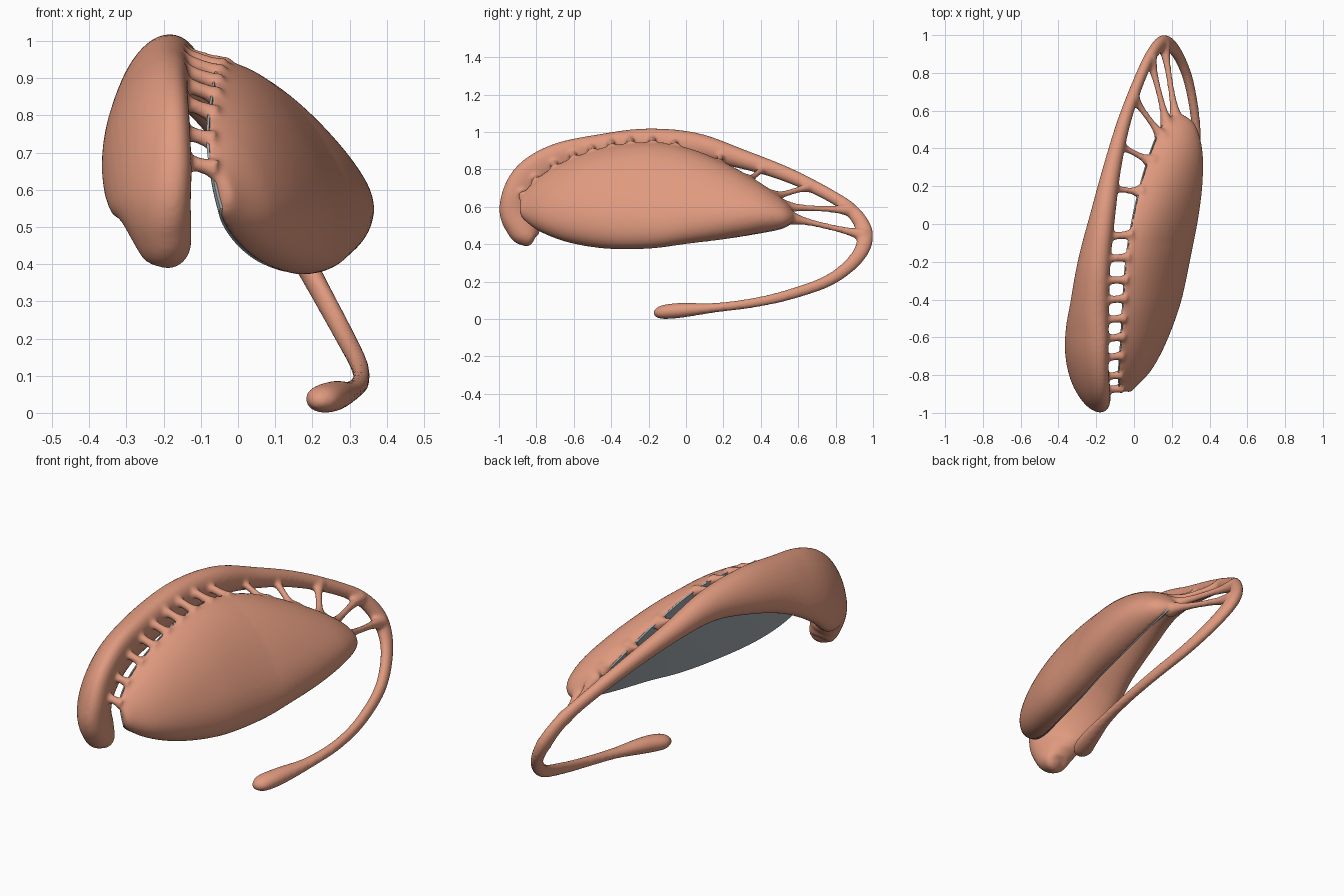
import bpy, bmesh, math
from mathutils import Vector

if "Cube" in bpy.data.objects:
    bpy.data.objects.remove(bpy.data.objects["Cube"])


def material(name, rgb):
    m = bpy.data.materials.new(name)
    m.diffuse_color = (*rgb, 1)
    m.use_nodes = True
    m.node_tree.nodes["Principled BSDF"].inputs["Base Color"].default_value = m.diffuse_color
    return m


SALMON = material("salmon", (0.74, 0.32, 0.21))
GREY = material("slate grey", (0.35, 0.39, 0.42))


def spline(rows, t):
    """Catmull-Rom through rows of numbers, t in 0..1."""
    n = len(rows) - 1
    i = min(int(t * n), n - 1)
    f = t * n - i
    p1, p2 = rows[i], rows[i + 1]
    p0 = rows[i - 1] if i else p1
    p3 = rows[i + 2] if i + 2 <= n else p2
    return [0.5 * (2 * b + (c - a) * f + (2 * a - 5 * b + 4 * c - d) * f * f
                   + (3 * b - a - 3 * c + d) * f ** 3) for a, b, c, d in zip(p0, p1, p2, p3)]


def loft(name, rings, mat):
    """Skin a row of closed rings and cap both ends."""
    bm = bmesh.new()
    vs = [[bm.verts.new(p) for p in r] for r in rings]
    n = len(rings[0])
    for a, b in zip(vs, vs[1:]):
        for j in range(n):
            bm.faces.new((a[j], a[(j + 1) % n], b[(j + 1) % n], b[j]))
    bm.faces.new(vs[0])
    bm.faces.new(vs[-1])
    bmesh.ops.recalc_face_normals(bm, faces=bm.faces)
    me = bpy.data.meshes.new(name)
    bm.to_mesh(me)
    bm.free()
    me.materials.append(mat)
    ob = bpy.data.objects.new(name, me)
    bpy.context.collection.objects.link(ob)
    return ob


def tube(name, rows, steps, sides, skew=0):
    """Tube along rows of (x, y, z, half width, half depth); skew leans thick sections."""
    samples = [spline(rows, i / steps) for i in range(steps + 1)]
    rings = []
    for i, s in enumerate(samples):
        a, b = samples[max(i - 1, 0)], samples[min(i + 1, steps)]
        t = (Vector(b[:3]) - Vector(a[:3])).normalized()
        ref = Vector((1, 0, 0)) if abs(t.x) < 0.8 else Vector((0, 1, 0))
        u = (ref - t * ref.dot(t)).normalized()
        v = t.cross(u)
        lean = skew * min(max((s[4] - 0.05) / 0.1, 0), 1)
        ring = []
        for k in range(sides):
            c, d = math.cos(k * math.tau / sides), math.sin(k * math.tau / sides)
            ring.append(Vector(s[:3]) + u * (s[3] * c - lean * s[4] * d) + v * s[4] * d)
        rings.append(ring)
    return loft(name, rings, SALMON)


# curved body: thick head at the front, arching back into a thin curled tail
parts = [tube("curved_body", [
    (-0.19, -0.82, 0.41, 0.015, 0.015), (-0.19, -0.835, 0.425, 0.06, 0.055),
    (-0.205, -0.86, 0.48, 0.08, 0.10), (-0.23, -0.86, 0.58, 0.09, 0.145),
    (-0.245, -0.785, 0.69, 0.09, 0.175), (-0.25, -0.645, 0.785, 0.092, 0.165),
    (-0.235, -0.44, 0.86, 0.092, 0.132), (-0.21, -0.2, 0.912, 0.082, 0.108),
    (-0.165, 0.05, 0.918, 0.066, 0.078), (-0.115, 0.3, 0.855, 0.048, 0.052),
    (-0.05, 0.55, 0.768, 0.036, 0.04), (0.035, 0.78, 0.655, 0.03, 0.034),
    (0.095, 0.9, 0.565, 0.03, 0.038), (0.155, 0.957, 0.45, 0.032, 0.044),
    (0.22, 0.915, 0.33, 0.028, 0.038), (0.285, 0.77, 0.21, 0.026, 0.032),
    (0.325, 0.55, 0.13, 0.024, 0.029), (0.33, 0.35, 0.085, 0.024, 0.026),
    (0.305, 0.15, 0.06, 0.03, 0.026), (0.26, -0.03, 0.046, 0.045, 0.04),
    (0.225, -0.13, 0.036, 0.047, 0.036), (0.205, -0.168, 0.028, 0.015, 0.014)], 150, 28, 0.42)]

# lens body: rows of y, upper rim x z, lower rim x z, outward bulge
LENS = [(-0.89, -0.045, 0.62, -0.03, 0.575, 0.02), (-0.865, -0.075, 0.68, -0.045, 0.53, 0.07),
        (-0.77, -0.08, 0.775, -0.01, 0.465, 0.14), (-0.62, -0.07, 0.86, 0.05, 0.41, 0.18),
        (-0.42, -0.06, 0.925, 0.125, 0.378, 0.20), (-0.2, -0.045, 0.95, 0.18, 0.378, 0.205),
        (0.0, -0.015, 0.92, 0.22, 0.402, 0.205), (0.2, 0.03, 0.84, 0.25, 0.425, 0.195),
        (0.38, 0.085, 0.735, 0.27, 0.455, 0.165), (0.51, 0.14, 0.64, 0.275, 0.483, 0.11),
        (0.565, 0.19, 0.585, 0.26, 0.515, 0.05), (0.58, 0.215, 0.56, 0.24, 0.535, 0.01)]
rings, plate = [], []
ARC, FLAT = 26, 8
for i in range(71):
    y, ux, uz, lx, lz, b = spline(LENS, i / 70)
    up, low = Vector((ux, y, uz)), Vector((lx, y, lz))
    mid, half = (up + low) / 2, (up - low) / 2
    nrm = Vector((half.z, 0, -half.x)).normalized()
    # bulge leans downward toward the front, sideways toward the back
    out = (nrm + Vector((1.6, 0, -0.9 * min(max((0.5 - y) / 0.6, 0), 1)))).normalized()
    b = max(b, 0.008)
    ring = []
    for k in range(ARC + 1):
        a = math.pi * k / ARC
        ring.append(mid + half * math.cos(a)
                    + out * b * max(math.sin(a), 0) ** (0.78 if k < ARC / 2 else 1.1))
    inner = [low.lerp(up, k / FLAT) - nrm * 0.05 * b * math.sin(math.pi * k / FLAT)
             for k in range(FLAT + 1)]
    rings.append(ring + inner[1:-1])
    if 3 < i < 70:
        # grey plate follows the inner side, slightly proud of it
        plate.append([mid + (p - mid) * 0.98 - nrm * 0.005 for p in inner]
                     + [mid + (p - mid) * 0.98 + nrm * 0.002 for p in reversed(inner)])
parts.append(loft("lens_body", rings, SALMON))
cap = loft("lens_inner_plate", plate, GREY)


def rim(y):
    """Upper rim point of the lens at y."""
    r = min((spline(LENS, i / 200) for i in range(201)), key=lambda s: abs(s[0] - y))
    return Vector((r[1], r[0], r[2]))


def bridge(a, b, r, flare_a, flare_b):
    """Thin strut with flared ends."""
    rows = []
    for k in range(9):
        f = k / 8
        p = a.lerp(b, f)
        w = r + (flare_a if f < 0.5 else flare_b) * abs(2 * f - 1) ** 3
        rows.append((*p, w, w))
    parts.append(tube("bridge", rows, 16, 12))


# short bridges along the front half
for y in (-0.87, -0.8, -0.7, -0.6, -0.5, -0.395, -0.29, -0.175, -0.06):
    e = rim(y)
    lift = 0.01 if y < -0.75 else 0.025
    bridge(Vector((-0.17, y - 0.01, e.z + lift)), e + Vector((0.015, 0, -0.02)), 0.021, 0.015, 0.012)

# long bridges fanning out at the back
FAN = [((-0.13, 0.19, 0.89), (0.035, 0.17, 0.82)), ((-0.085, 0.42, 0.812), (0.09, 0.33, 0.735)),
       ((-0.005, 0.67, 0.711), (0.15, 0.46, 0.65)), ((0.085, 0.88, 0.583), (0.18, 0.51, 0.6)),
       ((0.158, 0.95, 0.45), (0.225, 0.54, 0.545))]
for a, b in FAN:
    bridge(Vector(a), Vector(b), 0.017, 0.022, 0.03)

# fuse the salmon parts into one smooth skin
bpy.ops.object.select_all(action='DESELECT')
for p in parts:
    p.select_set(True)
bpy.context.view_layer.objects.active = parts[0]
bpy.ops.object.join()
body = bpy.context.view_layer.objects.active
body.name = "curved_body_with_lens_and_bridges"
m = body.modifiers.new("fuse", 'REMESH')
m.mode, m.voxel_size, m.use_smooth_shade = 'VOXEL', 0.0085, True
s = body.modifiers.new("soften", 'SMOOTH')
s.factor, s.iterations = 0.5, 10
for poly in body.data.polygons:
    poly.use_smooth = True
